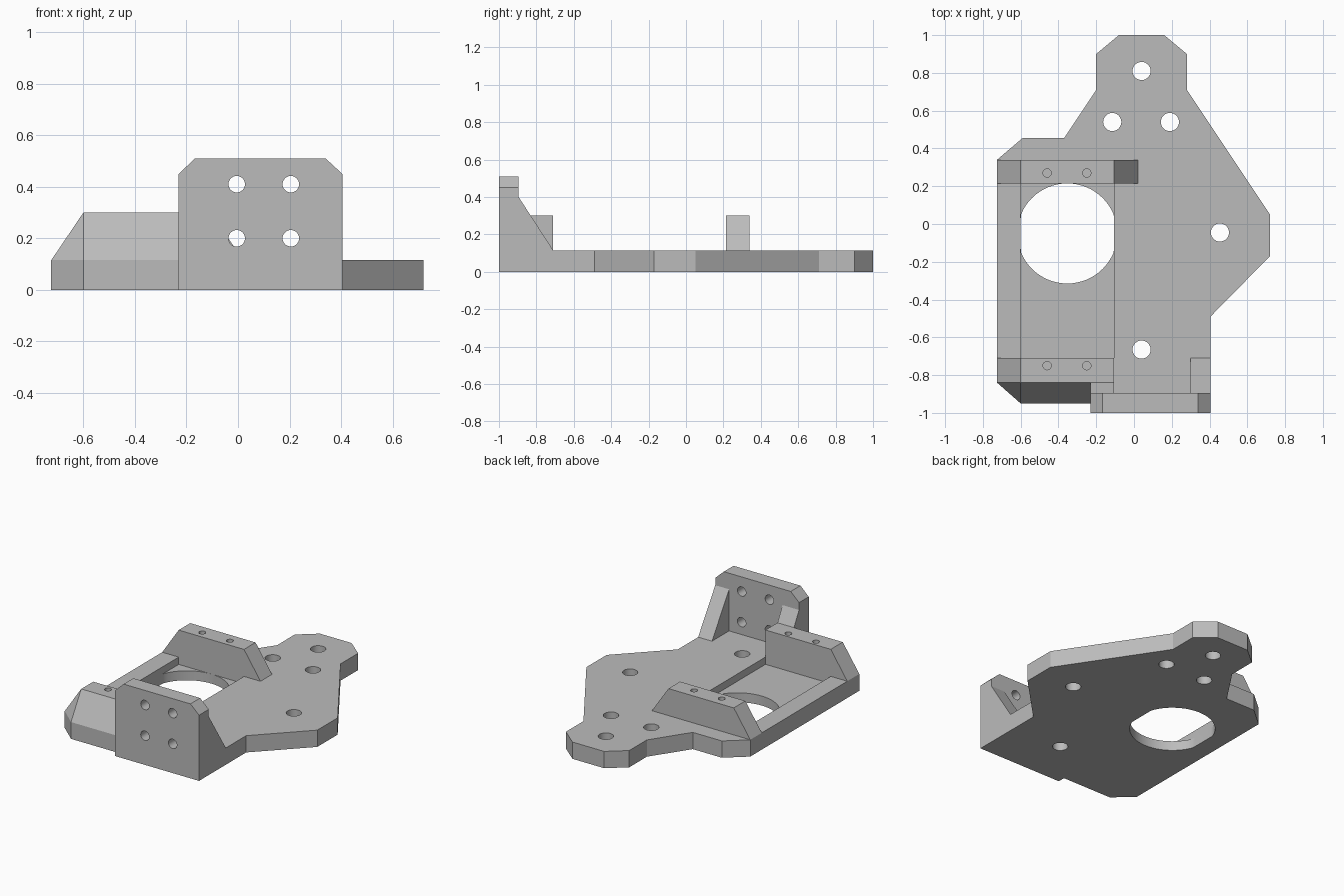
import bpy, bmesh, math
from mathutils import Vector, Matrix

cube = bpy.data.objects.get("Cube")
if cube:
    bpy.data.objects.remove(cube, do_unlink=True)

grey = bpy.data.materials.new("plain grey")
grey.use_nodes = True
grey.diffuse_color = (0.5, 0.5, 0.5, 1)
grey.node_tree.nodes["Principled BSDF"].inputs["Base Color"].default_value = (0.5, 0.5, 0.5, 1)

T = 0.115            # plate thickness
RIB_TOP = 0.30
X0, X1, X2, X3 = -0.725, -0.60, -0.105, 0.02   # rib stations
FRONT, BACK = (-0.84, -0.71), (0.215, 0.34)    # rib depth ranges


def finish(name, bm):
    bmesh.ops.recalc_face_normals(bm, faces=bm.faces)
    me = bpy.data.meshes.new(name)
    bm.to_mesh(me)
    bm.free()
    me.materials.append(grey)
    ob = bpy.data.objects.new(name, me)
    bpy.context.collection.objects.link(ob)
    return ob


def prism(name, outline, lo, hi, axis="z"):
    """Extrude a 2D outline from lo to hi along an axis."""
    place = {"z": lambda a, b, c: (a, b, c),
             "y": lambda a, b, c: (a, c, b),
             "x": lambda a, b, c: (c, a, b)}[axis]
    bm = bmesh.new()
    face = bm.faces.new([bm.verts.new(place(a, b, lo)) for a, b in outline])
    ext = bmesh.ops.extrude_face_region(bm, geom=[face])
    moved = [g for g in ext["geom"] if isinstance(g, bmesh.types.BMVert)]
    bmesh.ops.translate(bm, verts=moved, vec=Vector(place(0, 0, hi - lo)))
    return finish(name, bm)


def rect(a0, a1, b0, b1):
    return [(a0, b0), (a1, b0), (a1, b1), (a0, b1)]


def circle(a, b, r, n=32):
    return [(a + r * math.cos(2 * math.pi * i / n),
             b + r * math.sin(2 * math.pi * i / n)) for i in range(n)]


def select(ob):
    bpy.ops.object.select_all(action="DESELECT")
    ob.select_set(True)
    bpy.context.view_layer.objects.active = ob


def cut(ob, *cutters):
    for c in cutters:
        mod = ob.modifiers.new("cut", "BOOLEAN")
        mod.operation = "DIFFERENCE"
        mod.solver = "EXACT"
        mod.object = c
        select(ob)
        bpy.ops.object.modifier_apply(modifier=mod.name)
        bpy.data.objects.remove(c, do_unlink=True)


# Base plate
plate = prism("base_plate", [
    (-0.08, 1), (0.16, 1), (0.28, 0.9), (0.28, 0.71), (0.72, 0.05), (0.72, -0.17),
    (0.405, -0.49), (0.405, -0.895), (-0.23, -0.895), (-0.23, -0.95), (X1, -0.95),
    (X0, FRONT[0]), (X0, BACK[1]), (-0.59, 0.455), (-0.37, 0.455),
    (-0.20, 0.71), (-0.20, 0.9)], 0, T)

# Shallow pocket and the large opening, flattened at the pocket sides
cut(plate, prism("pocket_cutter", rect(X1, X2, FRONT[1], BACK[0]), 0.065, 0.2))
opening = [(min(max(x, X1), X2), y) for x, y in circle(-0.353, -0.05, 0.265, 64)]
outline = [p for i, p in enumerate(opening)
           if not (p[0] == opening[i - 1][0] == opening[(i + 1) % 64][0])]
cut(plate, prism("opening_cutter", outline, -0.1, 0.2))

# Screw holes through the plate
for x, y in [(0.04, 0.81), (-0.115, 0.54), (0.19, 0.54), (0.455, -0.045), (0.04, -0.665)]:
    cut(plate, prism("hole_cutter", circle(x, y, 0.048), -0.1, 0.2))

# Two raised ribs with blind screw holes
front_rib = prism("front_rib", [(X0, T), (X1, RIB_TOP), (X2, RIB_TOP), (X2, T)], *FRONT, "y")
back_rib = prism("back_rib", [(X0, T), (X1, RIB_TOP), (X2, RIB_TOP), (X3, T)], *BACK, "y")
for rib, y in ((front_rib, -0.75), (back_rib, 0.27)):
    for x in (-0.46, -0.25):
        cut(rib, prism("hole_cutter", circle(x, y, 0.022, 24), 0.15, 0.4))

# Sloped fairing in front of the front rib
bm = bmesh.new()
yf, yb = -0.95, FRONT[0]
for co in [(X0, yb, T), (X1, yf, T), (-0.23, yf, T), (-0.23, yb, T),
           (X1, yb, RIB_TOP), (-0.23, yb, RIB_TOP)]:
    bm.verts.new(co)
bmesh.ops.convex_hull(bm, input=bm.verts)
bmesh.ops.dissolve_limit(bm, angle_limit=0.02, verts=bm.verts, edges=bm.edges)
fairing = finish("front_fairing", bm)

# Upright bracket with clipped top corners and four holes
bracket = prism("upright_bracket", [
    (-0.23, 0), (0.405, 0), (0.405, 0.45), (0.34, 0.51), (-0.167, 0.51), (-0.23, 0.45)],
    -1, -0.895, "y")
for x in (-0.005, 0.205):
    for z in (0.2, 0.41):
        cut(bracket, prism("hole_cutter", circle(x, z, 0.032), -1.1, -0.8, "y"))

# Gussets behind the bracket
left_gusset = prism("left_gusset", [(-0.895, T), (-0.71, T), (-0.895, 0.40)], 0.30, 0.405, "x")
right_gusset = prism("right_gusset", [(-0.895, T), (yb, T), (yb, RIB_TOP), (-0.895, 0.40)],
                     -0.23, X2, "x")

# Smooth hole walls, keep all other edges sharp
for ob in (plate, front_rib, back_rib, fairing, bracket, left_gusset, right_gusset):
    select(ob)
    bpy.ops.object.shade_smooth_by_angle(angle=math.radians(25))
